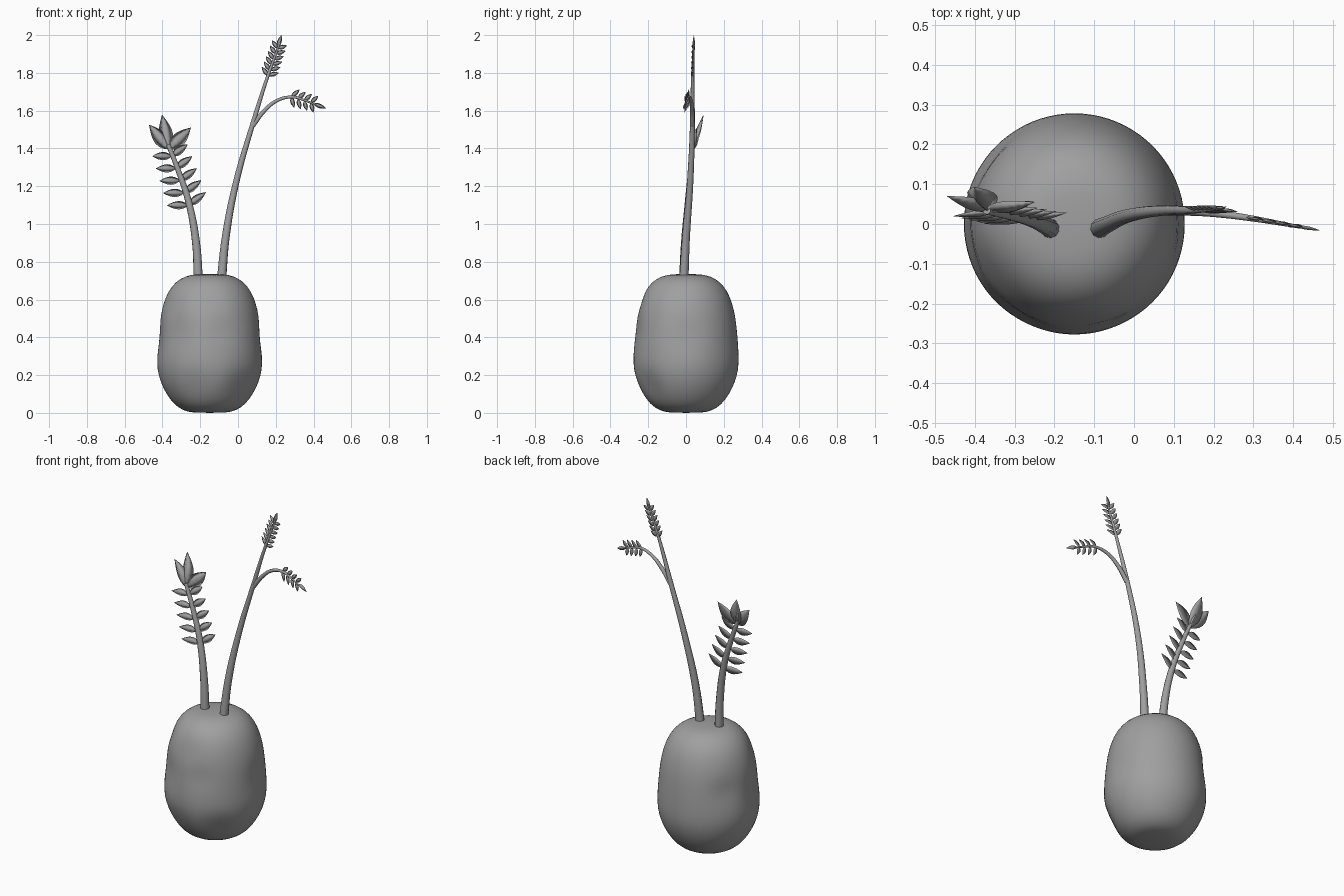
import bpy, bmesh, math
from mathutils import Vector

if "Cube" in bpy.data.objects:
    bpy.data.objects.remove(bpy.data.objects["Cube"], do_unlink=True)

grey = bpy.data.materials.new("plain grey")
grey.use_nodes = True
COLOUR = (0.35, 0.35, 0.35, 1)
grey.diffuse_color = COLOUR
grey.node_tree.nodes["Principled BSDF"].inputs["Base Color"].default_value = COLOUR


def finish(bm, name):
    mesh = bpy.data.meshes.new(name)
    bmesh.ops.recalc_face_normals(bm, faces=bm.faces)
    bm.to_mesh(mesh)
    bm.free()
    mesh.materials.append(grey)
    mesh.shade_smooth()
    obj = bpy.data.objects.new(name, mesh)
    bpy.context.collection.objects.link(obj)
    return obj


# Rounded bulb with shallow dents
PROFILE = [(0.09, 0.0), (0.14, 0.012), (0.19, 0.045), (0.23, 0.1), (0.26, 0.16),
           (0.279, 0.23), (0.28, 0.3), (0.276, 0.37), (0.27, 0.44), (0.262, 0.51),
           (0.246, 0.58), (0.22, 0.645), (0.18, 0.695), (0.13, 0.724), (0.07, 0.736)]
# dent: angle in degrees, height, depth
DENTS = [(190, 0.40, 0.016), (235, 0.41, 0.016), (285, 0.43, 0.012), (145, 0.42, 0.016),
         (0, 0.40, 0.012), (210, 0.58, 0.01), (270, 0.58, 0.01), (310, 0.14, 0.02),
         (250, 0.15, 0.01)]
SEGMENTS = 40


def dent_depth(angle, z):
    total = 0
    for degrees, height, depth in DENTS:
        turn = math.radians(degrees)
        gap = math.atan2(math.sin(angle - turn), math.cos(angle - turn))
        total += depth * math.exp(-(gap / 0.3) ** 2 - ((z - height) / 0.055) ** 2)
    return total


bm = bmesh.new()
rings = []
for r, z in PROFILE:
    ring = []
    for i in range(SEGMENTS):
        a = math.tau * i / SEGMENTS
        rr = r - dent_depth(a, z)
        ring.append(bm.verts.new((-0.15 + rr * math.cos(a), rr * math.sin(a), z)))
    rings.append(ring)
for low, high in zip(rings, rings[1:]):
    for i in range(SEGMENTS):
        j = (i + 1) % SEGMENTS
        bm.faces.new((low[i], low[j], high[j], high[i]))
bm.faces.new(rings[0])
bm.faces.new(rings[-1])
bulb = finish(bm, "bulb")
bulb.modifiers.new("smooth", "SUBSURF").levels = 1


# Tapered tubes for the stems
def stem(name, points, thick, thin):
    curve = bpy.data.curves.new(name, "CURVE")
    curve.dimensions = "3D"
    curve.bevel_depth = 1
    curve.bevel_resolution = 3
    curve.resolution_u = 6
    curve.use_fill_caps = True
    spline = curve.splines.new("BEZIER")
    spline.bezier_points.add(len(points) - 1)
    for i, (bp, co) in enumerate(zip(spline.bezier_points, points)):
        bp.co = co
        bp.handle_left_type = bp.handle_right_type = "AUTO"
        bp.radius = thick + (thin - thick) * i / (len(points) - 1)
    curve.materials.append(grey)
    obj = bpy.data.objects.new(name, curve)
    bpy.context.collection.objects.link(obj)


# Pointed leaf with a folded midrib
def leaf(bm, base, tip, width):
    base, tip = Vector(base), Vector(tip)
    along = tip - base
    side = along.cross(Vector((0, 1, 0))).normalized()
    out = side.cross(along).normalized()
    steps = 7
    rows = []
    for i in range(steps + 1):
        t = i / steps
        half = 0.5 * width * math.sin(math.pi * t ** 0.85) + 0.001
        mid = base + along * t
        fold = out * half * 0.35
        rows.append([bm.verts.new(p) for p in
                     (mid - side * half + fold, mid - fold, mid + side * half + fold, mid)])
    for a, b in zip(rows, rows[1:]):
        for k in range(4):
            n = (k + 1) % 4
            bm.faces.new((a[k], a[n], b[n], b[k]))
    bm.faces.new(rows[0])
    bm.faces.new(rows[-1])


# Paired leaves along a straight stretch of stem
def leaf_pairs(bm, start, end, count, length, width, spread, lift=0.0):
    start, end = Vector(start), Vector(end)
    axis = (end - start).normalized()
    side = axis.cross(Vector((0, 1, 0))).normalized()
    for i in range(count):
        root = start.lerp(end, i / max(count - 1, 1))
        for s in (-1, 1):
            way = side * s * math.sin(spread) + axis * math.cos(spread)
            way.y += lift * s
            size = length * (1 - 0.12 * i / count)
            leaf(bm, root, root + way.normalized() * size, width)


# Short leafy stem
stem("short_stem", [(-0.21, -0.012, 0.70), (-0.222, -0.005, 0.9), (-0.262, 0.012, 1.12),
                    (-0.315, 0.025, 1.28), (-0.37, 0.035, 1.42)], 0.025, 0.011)
bm = bmesh.new()
leaf_pairs(bm, (-0.262, 0.012, 1.1), (-0.35, 0.03, 1.36), 5, 0.115, 0.042,
           math.radians(72), -0.12)
for tip in ((-0.47, 0.07, 1.525), (-0.402, 0.093, 1.578), (-0.25, 0.055, 1.51)):
    leaf(bm, (-0.365, 0.032, 1.395), tip, 0.072)
finish(bm, "short_stem_leaves")

# Tall stem with a side branch
stem("tall_stem", [(-0.088, -0.012, 0.70), (-0.065, 0.0, 0.93), (-0.01, 0.022, 1.22),
                   (0.078, 0.034, 1.53), (0.15, 0.035, 1.76), (0.222, 0.04, 1.96)], 0.025, 0.005)
stem("side_branch", [(0.078, 0.034, 1.52), (0.14, 0.032, 1.6), (0.21, 0.026, 1.655),
                     (0.29, 0.015, 1.672), (0.36, 0.003, 1.652), (0.42, -0.008, 1.627)],
     0.013, 0.004)
bm = bmesh.new()
leaf_pairs(bm, (0.16, 0.035, 1.785), (0.21, 0.038, 1.93), 6, 0.058, 0.022,
           math.radians(55), 0.15)
leaf(bm, (0.21, 0.038, 1.935), (0.23, 0.042, 2.0), 0.022)
leaf_pairs(bm, (0.282, 0.016, 1.672), (0.385, -0.002, 1.642), 4, 0.058, 0.022,
           math.radians(58))
leaf(bm, (0.4, -0.004, 1.637), (0.466, -0.016, 1.612), 0.022)
finish(bm, "tall_stem_leaves")
